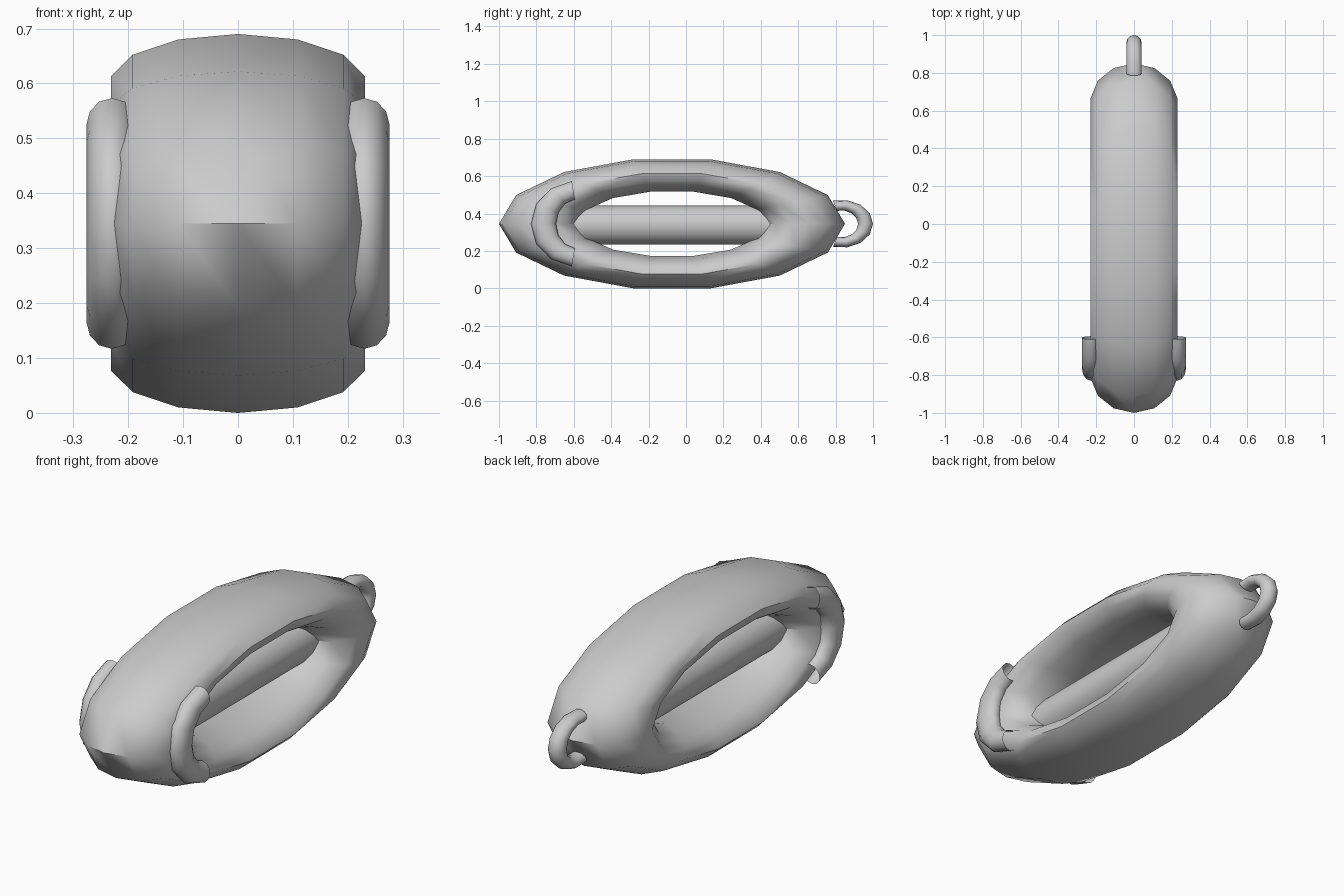
import bpy, bmesh
from math import cos, sin, pi, radians

default = bpy.data.objects.get("Cube")
if default:
    bpy.data.objects.remove(default, do_unlink=True)

grey = bpy.data.materials.new("plain grey")
grey.use_nodes = True
colour = (0.6, 0.6, 0.6, 1)
grey.diffuse_color = colour
grey.node_tree.nodes["Principled BSDF"].inputs["Base Color"].default_value = colour


def finish(name, bm):
    bmesh.ops.recalc_face_normals(bm, faces=bm.faces)
    mesh = bpy.data.meshes.new(name)
    bm.to_mesh(mesh)
    bm.free()
    mesh.materials.append(grey)
    ob = bpy.data.objects.new(name, mesh)
    bpy.context.collection.objects.link(ob)
    bpy.ops.object.select_all(action='DESELECT')
    ob.select_set(True)
    bpy.context.view_layer.objects.active = ob
    bpy.ops.object.shade_smooth_by_angle(angle=radians(60))
    return ob


def elliptic_tube(name, centre, path, tube, steps, sides, start=0, end=360):
    """Tube swept along an ellipse in the side plane, closed when it makes a full turn."""
    cx, cy, cz = centre
    bm = bmesh.new()
    closed = end - start == 360
    rings = []
    for i in range(steps if closed else steps + 1):
        t = radians(start + (end - start) * i / steps)
        ring = []
        for j in range(sides):
            b = 2 * pi * j / sides
            ring.append(bm.verts.new((
                cx + tube[0] * sin(b),
                cy + cos(t) * (path[0] + tube[1] * cos(b)),
                cz + sin(t) * (path[1] + tube[2] * cos(b)))))
        rings.append(ring)
    for i in range(steps):
        a, c = rings[i], rings[(i + 1) % len(rings)]
        for j in range(sides):
            k = (j + 1) % sides
            bm.faces.new((a[j], a[k], c[k], c[j]))
    return finish(name, bm)


mid_z = 0.345

# Broad stretched ring
elliptic_tube("main_ring", (0, -0.075, mid_z), (0.712, 0.264),
              (0.233, 0.213, 0.09), 14, 13)

# Curved open tubes on both sides of the front
for side, x in (("left", 0.23), ("right", -0.23)):
    elliptic_tube(side + "_side_loop", (x, -0.58, mid_z), (0.182, 0.181),
                  (0.046, 0.067, 0.049), 6, 12, 97, 263)

# Hanging loop at the back
elliptic_tube("back_loop", (0, 0.83, mid_z), (0.13, 0.1),
              (0.04, 0.04, 0.028), 8, 12, -105, 105)

# Bar through the middle of the ring
bm = bmesh.new()
bmesh.ops.create_cone(bm, cap_ends=True, segments=16, radius1=0.104,
                      radius2=0.104, depth=1.08)
for v in bm.verts:
    x, y, z = v.co
    v.co = (x, z - 0.075, y + mid_z - 0.007)
finish("centre_bar", bm)
